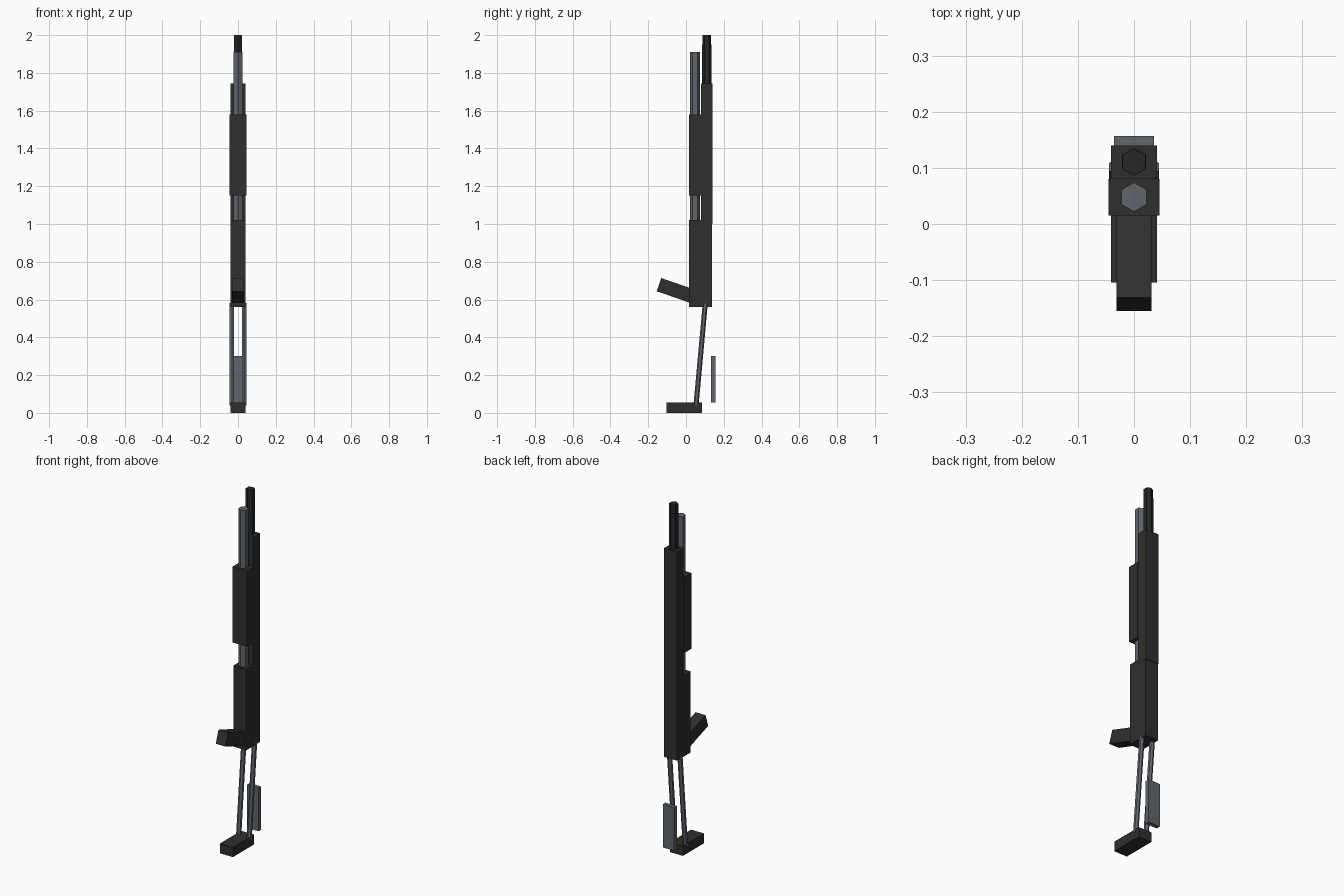
import bpy
from math import radians
from mathutils import Vector

cube = bpy.data.objects.get("Cube")
if cube:
    bpy.data.objects.remove(cube, do_unlink=True)


def material(name, rgb):
    mat = bpy.data.materials.new(name)
    mat.use_nodes = True
    mat.diffuse_color = (*rgb, 1)
    mat.node_tree.nodes["Principled BSDF"].inputs["Base Color"].default_value = (*rgb, 1)
    return mat


BLACK = material("matte_black", (0.028, 0.028, 0.027))
BARREL = material("barrel_black", (0.019, 0.019, 0.019))
STEEL = material("grey_steel", (0.12, 0.132, 0.152))


def finish(name, mat):
    obj = bpy.context.object
    obj.name = name
    obj.data.materials.append(mat)
    return obj


def box(name, half_width, y, z, mat):
    """Box centred on x, spanning the given y and z ranges."""
    bpy.ops.mesh.primitive_cube_add(size=1, location=(0, sum(y) / 2, sum(z) / 2))
    bpy.context.object.scale = (2 * half_width, y[1] - y[0], z[1] - z[0])
    return finish(name, mat)


def hex_rod(name, start, end, radius, mat):
    """Six-sided rod between two points, corners facing front and back."""
    start, end = Vector(start), Vector(end)
    axis = end - start
    bpy.ops.mesh.primitive_cylinder_add(vertices=6, radius=radius, depth=axis.length,
                                        location=(start + end) / 2)
    # every rod lies in a plane of constant x, so one tilt about x is enough
    bpy.context.object.rotation_euler.x = -Vector((axis.z, axis.y)).angle_signed(Vector((1, 0)))
    return finish(name, mat)


# Body
box("receiver", 0.040, (0.015, 0.138), (0.56, 1.02), BLACK)
box("barrel_shroud", 0.041, (0.08, 0.140), (1.0, 1.745), BLACK)
box("pump_forend", 0.045, (0.015, 0.08), (1.15, 1.58), BLACK)

# Barrel and magazine tube
hex_rod("barrel", (0, 0.111, 1.7), (0, 0.111, 1.95), 0.025, BARREL)
hex_rod("muzzle", (0, 0.110, 1.9), (0, 0.110, 2.0), 0.0235, BARREL)
hex_rod("magazine_tube", (0, 0.048, 1.0), (0, 0.048, 1.91), 0.026, STEEL)

# Angled grip
grip = box("grip", 0.031, (-0.149, 0.071), (0.606, 0.68), BLACK)
grip.rotation_euler.x = radians(-19)

# Folding stock: two struts, a butt pad and a loose rear plate
for side, x in (("left", 0.033), ("right", -0.033)):
    hex_rod(side + "_stock_strut", (x, 0.053, 0.04), (x, 0.102, 0.58), 0.0135, STEEL)
box("butt_pad", 0.041, (-0.104, 0.086), (0, 0.055), BLACK)
box("stock_plate", 0.036, (0.133, 0.157), (0.055, 0.30), STEEL)
